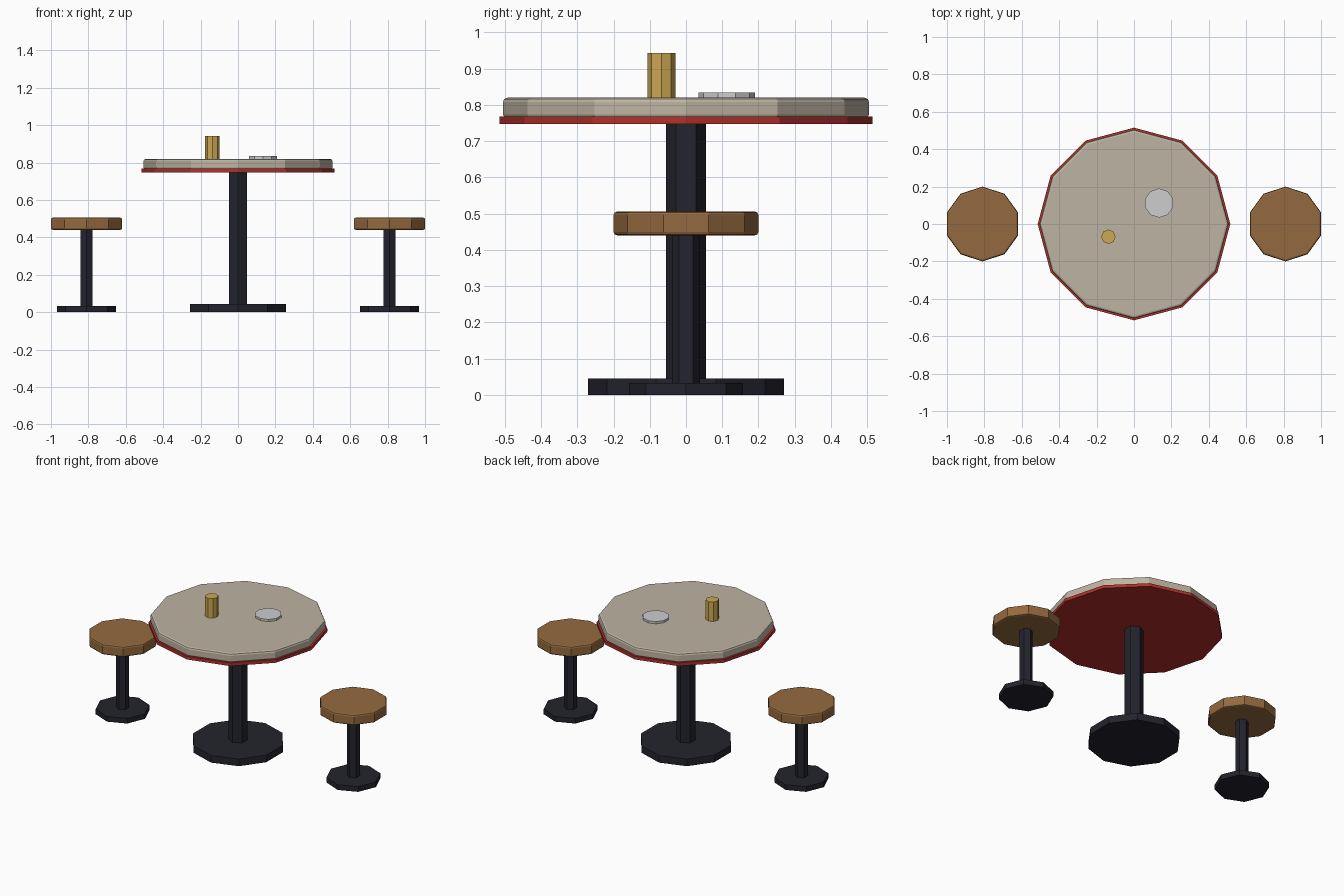
import bpy
from math import radians

cube = bpy.data.objects.get("Cube")
if cube:
    bpy.data.objects.remove(cube, do_unlink=True)


def srgb(r, g, b):
    """Convert 8-bit display values to a linear colour."""
    lin = [c / 12.92 if c <= 0.04045 else ((c + 0.055) / 1.055) ** 2.4
           for c in (r / 255, g / 255, b / 255)]
    return (*lin, 1.0)


def material(name, colour):
    mat = bpy.data.materials.new(name)
    mat.use_nodes = True
    mat.diffuse_color = colour
    mat.node_tree.nodes["Principled BSDF"].inputs["Base Color"].default_value = colour
    return mat


iron = material("dark iron", srgb(35, 35, 45))
wood = material("brown wood", srgb(148, 106, 62))
stone = material("beige top", srgb(190, 180, 162))
red = material("red trim", srgb(178, 48, 42))
gold = material("gold", srgb(204, 168, 82))
silver = material("light grey", srgb(205, 205, 207))


def disc(name, mat, sides, radius, bottom, top, x=0, y=0, bevel=0):
    """Flat-sided upright cylinder with a corner on the y axis."""
    bpy.ops.mesh.primitive_cylinder_add(
        vertices=sides, radius=radius, depth=top - bottom,
        location=(x, y, (bottom + top) / 2))
    obj = bpy.context.object
    obj.name = name
    obj.data.materials.append(mat)
    if bevel:
        # Soften only the top and bottom rims
        mod = obj.modifiers.new("rim", "BEVEL")
        mod.width = bevel
        mod.segments = 2
        mod.limit_method = "ANGLE"
        mod.angle_limit = radians(60)
    return obj


# Table
disc("table_base", iron, 10, 0.27, 0, 0.045)
disc("table_post", iron, 6, 0.055, 0.045, 0.75)
disc("table_trim", red, 12, 0.515, 0.748, 0.768)
disc("table_top", stone, 12, 0.505, 0.762, 0.82, bevel=0.012)

# Items on the table
disc("bottle", gold, 8, 0.0385, 0.82, 0.943, -0.137, -0.068)
disc("plate", silver, 10, 0.078, 0.82, 0.834, 0.134, 0.112)

# Stools on both sides
for side, x in (("left", 0.81), ("right", -0.81)):
    disc(side + "_stool_base", iron, 8, 0.157, 0, 0.033, x)
    disc(side + "_stool_post", iron, 6, 0.038, 0.033, 0.445, x)
    disc(side + "_stool_seat", wood, 10, 0.2, 0.44, 0.506, x, bevel=0.01)
